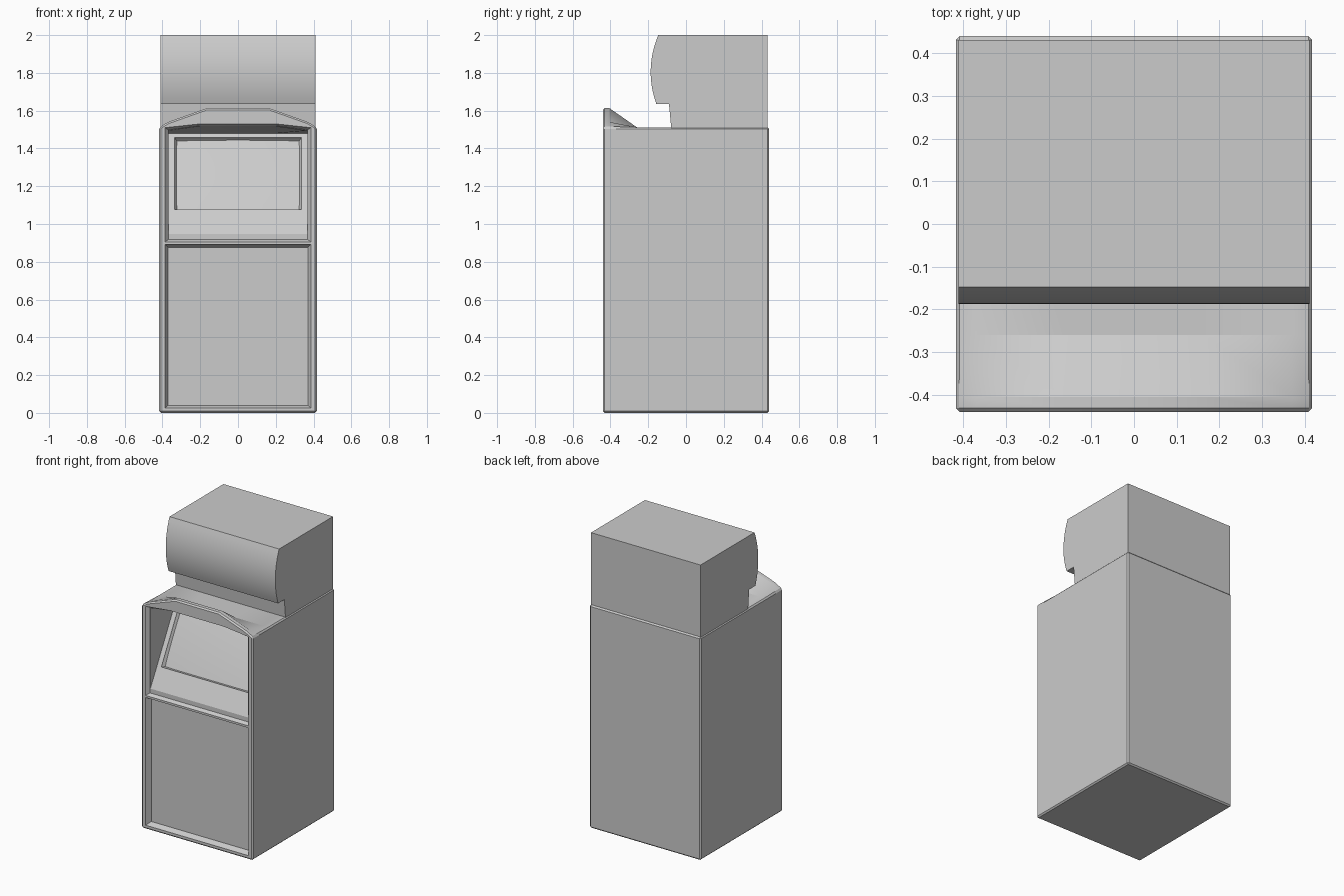
import bpy, bmesh, math
from mathutils import Vector

if "Cube" in bpy.data.objects:
    bpy.data.objects.remove(bpy.data.objects["Cube"])


def loft(name, rings):
    """Closed solid skinned through rings of equal point count."""
    bm = bmesh.new()
    vs = [[bm.verts.new(p) for p in ring] for ring in rings]
    n = len(rings[0])
    for a, b in zip(vs, vs[1:]):
        for i in range(n):
            j = (i + 1) % n
            bm.faces.new((a[i], a[j], b[j], b[i]))
    bm.faces.new(vs[0])
    bm.faces.new(vs[-1])
    bmesh.ops.recalc_face_normals(bm, faces=bm.faces)
    me = bpy.data.meshes.new(name)
    bm.to_mesh(me)
    bm.free()
    ob = bpy.data.objects.new(name, me)
    bpy.context.collection.objects.link(ob)
    return ob


def activate(ob):
    bpy.ops.object.select_all(action='DESELECT')
    ob.select_set(True)
    bpy.context.view_layer.objects.active = ob


def smooth(ob, deg):
    activate(ob)
    bpy.ops.object.shade_smooth_by_angle(angle=math.radians(deg))


def bevel(ob, width):
    m = ob.modifiers.new("edge", 'BEVEL')
    m.width, m.segments = width, 1
    m.limit_method, m.angle_limit = 'ANGLE', math.radians(40)
    activate(ob)
    bpy.ops.object.modifier_apply(modifier=m.name)


def cut(ob, cutter):
    m = ob.modifiers.new("cut", 'BOOLEAN')
    m.operation, m.solver, m.object = 'DIFFERENCE', 'EXACT', cutter
    cutter.hide_render = True
    activate(ob)
    bpy.ops.object.modifier_apply(modifier=m.name)
    bpy.data.objects.remove(cutter)


def mirrored(half):
    """Right-hand outline points (bottom to top) -> full outline."""
    return half + [(-x, z) for x, z in reversed(half)]


def at_y(outline, y):
    return [(x, y, z) for x, z in outline]


def at_x(profile, x):
    return [(x, y, z) for y, z in profile]


# cabinet with arched hood fading back into the flat top
arch = mirrored([(.417, 0), (.417, 1.512), (.37, 1.54), (.165, 1.613)])
flat = [(x, min(z, 1.512)) for x, z in arch]
body = loft("cabinet", [at_y(arch, -.44), at_y(arch, -.405), at_y(flat, -.26), at_y(flat, .44)])
bevel(body, .009)

# lower front door panel, tapered recess
outer = mirrored([(.386, .026), (.386, .892)])
inner = mirrored([(.37, .04), (.37, .876)])
cut(body, loft("door_recess", [at_y(outer, -.46), at_y(outer, -.435), at_y(inner, -.405), at_y(inner, -.4)]))

# tapered lip of the upper opening
outer = mirrored([(.386, .906), (.386, 1.51), (.2, 1.53)])
inner = mirrored([(.368, .918), (.368, 1.498), (.2, 1.52)])
cut(body, loft("opening_lip", [at_y(outer, -.46), at_y(outer, -.438), at_y(inner, -.415)]))

# deep display bay: control slope, leaning screen panel, falling ceiling
low, high = Vector((0, -.36, 1.045)), Vector((0, -.12, 1.48))
def bay(top):
    return [(-.46, .918), (-.432, .918), (low.y, low.z), (high.y, high.z), (-.41, top), (-.46, top)]
cut(body, loft("display_bay", [at_x(bay(t), x) for x, t in
                               ((-.367, 1.495), (-.2, 1.518), (.2, 1.518), (.367, 1.495))]))

# screen recess in the leaning panel
up = high - low
inward = Vector((0, up.z, -up.y)).normalized()
def on_panel(x, t, depth):
    return low + up * t + inward * depth + Vector((x, 0, 0))
def rect(w, t0, t1, d):
    return [on_panel(x, t, d) for x, t in ((-w, t0), (w, t0), (w, t1), (-w, t1))]
cut(body, loft("screen_recess", [rect(.335, .07, .95, -.02), rect(.335, .07, .95, .004),
                                 rect(.322, .09, .93, .026)]))
smooth(body, 25)

# gently domed screen glass
N = 12
bm = bmesh.new()
grid = []
for j in range(N + 1):
    row = []
    for i in range(N + 1):
        u, v = 2 * i / N - 1, 2 * j / N - 1
        dome = .014 * (1 - u * u * .5 - v * v * .5)
        row.append(bm.verts.new(on_panel(.325 * u, .51 + .425 * v, .024 - dome)))
    grid.append(row)
for j in range(N):
    for i in range(N):
        bm.faces.new((grid[j][i], grid[j][i + 1], grid[j + 1][i + 1], grid[j + 1][i]))
me = bpy.data.meshes.new("screen")
bm.to_mesh(me)
bm.free()
screen = bpy.data.objects.new("screen", me)
bpy.context.collection.objects.link(screen)
smooth(screen, 30)

# header sign box with bulging front
S = 14
bulge = []
for k in range(S + 1):
    t = k / S
    bulge.append((-.147 - .01 * t - .14 * t * (1 - t), 2 - .365 * t))
profile = [(.431, 1.505), (.431, 2)] + bulge + [(-.09, 1.635), (-.078, 1.505)]
header = loft("header_sign", [at_x(profile, -.411), at_x(profile, .411)])
smooth(header, 30)
